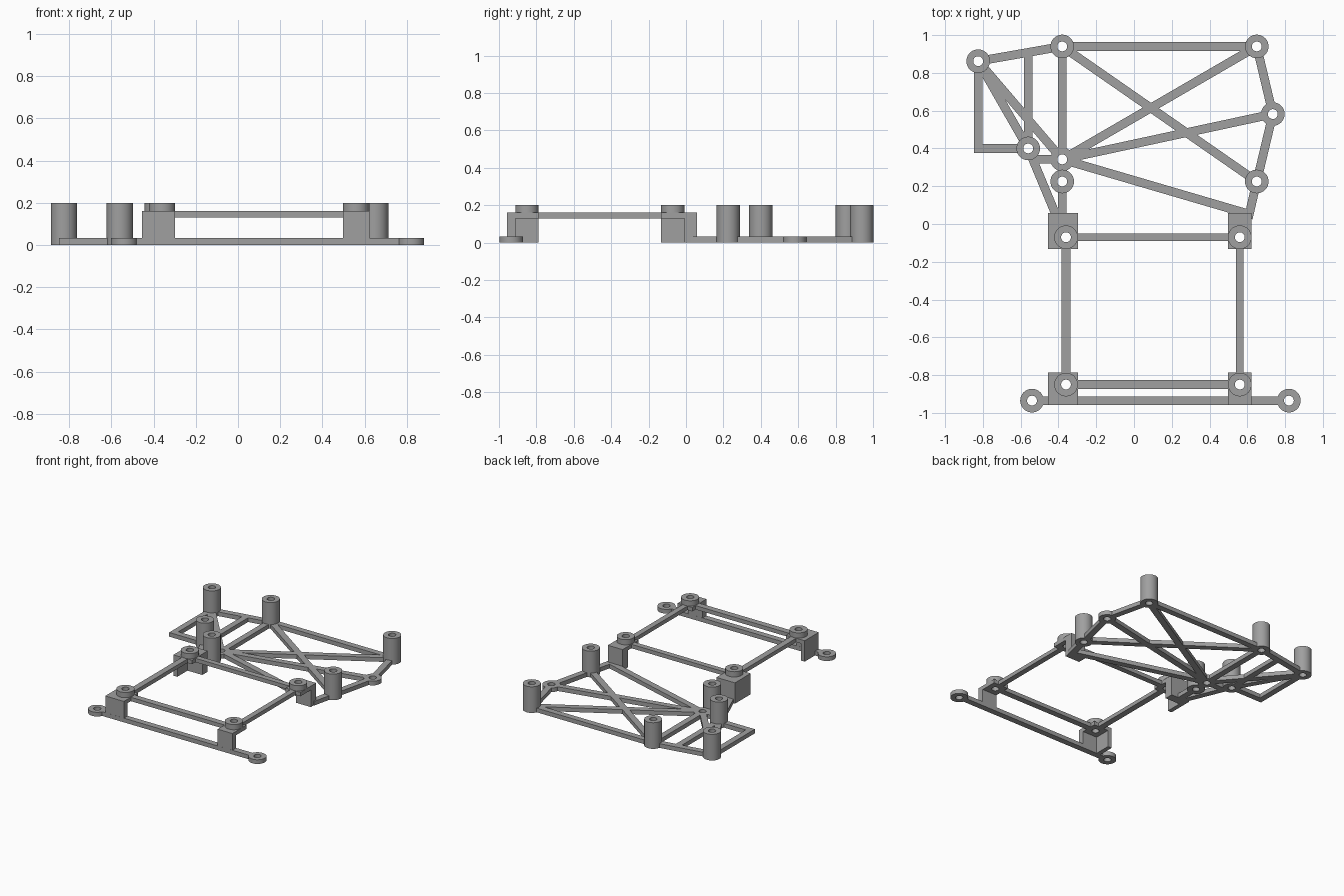
import bpy, bmesh, math
from mathutils import Vector, Matrix

if "Cube" in bpy.data.objects:
    bpy.data.objects.remove(bpy.data.objects["Cube"])

grey = bpy.data.materials.new("plain_grey")
grey.use_nodes = True
colour = (0.35, 0.35, 0.35, 1)
grey.diffuse_color = colour
grey.node_tree.nodes["Principled BSDF"].inputs["Base Color"].default_value = colour

RING, HOLE, THIN, TALL = 0.0625, 0.026, 0.032, 0.2
DECK, DECK_TOP = 0.13, 0.16
BAR, SEGMENTS = 0.046, 40


def finish(name, bm, smooth=False):
    bmesh.ops.recalc_face_normals(bm, faces=bm.faces)
    mesh = bpy.data.meshes.new(name)
    bm.to_mesh(mesh)
    bm.free()
    mesh.materials.append(grey)
    obj = bpy.data.objects.new(name, mesh)
    bpy.context.collection.objects.link(obj)
    if smooth:
        bpy.ops.object.select_all(action="DESELECT")
        obj.select_set(True)
        bpy.context.view_layer.objects.active = obj
        bpy.ops.object.shade_smooth_by_angle(angle=math.radians(30))
    return obj


def box(name, x0, x1, y0, y1, z0, z1):
    bm = bmesh.new()
    size = Matrix.Diagonal((x1 - x0, y1 - y0, z1 - z0, 1))
    centre = Matrix.Translation(((x0 + x1) / 2, (y0 + y1) / 2, (z0 + z1) / 2))
    bmesh.ops.create_cube(bm, size=1, matrix=centre @ size)
    return finish(name, bm)


def tube(name, at, z0, z1):
    """Spin a rectangular section round a vertical axis."""
    bm = bmesh.new()
    section = [(HOLE, z0), (RING, z0), (RING, z1), (HOLE, z1)]
    verts = [bm.verts.new((at[0] + r, at[1], z)) for r, z in section]
    edges = [bm.edges.new((verts[i], verts[i - 1])) for i in range(4)]
    bmesh.ops.spin(bm, geom=verts + edges, cent=(*at, 0), axis=(0, 0, 1),
                   angle=math.tau, steps=SEGMENTS, use_merge=True)
    bmesh.ops.remove_doubles(bm, verts=bm.verts, dist=1e-5)
    return finish(name, bm, True)


def bar(name, a, b, z0, z1, trim_a=0.0, trim_b=0.0, width=BAR):
    """Rectangular strut between two plan points, shortened clear of holes."""
    a, b = Vector(a), Vector(b)
    d = (b - a).normalized()
    a, b = a + d * trim_a, b - d * trim_b
    mid = (a + b) / 2
    bm = bmesh.new()
    place = Matrix.Translation((mid.x, mid.y, (z0 + z1) / 2))
    turn = Matrix.Rotation(math.atan2(d.y, d.x), 4, "Z")
    size = Matrix.Diagonal(((b - a).length, width, z1 - z0, 1))
    bmesh.ops.create_cube(bm, size=1, matrix=place @ turn @ size)
    return finish(name, bm)


# Ring centres
posts = {
    "outer": (-0.825, 0.862), "back_right": (-0.38, 0.94),
    "back_left": (0.65, 0.94), "side": (0.65, 0.225),
    "inner": (-0.56, 0.40), "near": (-0.38, 0.225),
}
lugs = {
    "tip": (0.735, 0.582), "hub": (-0.38, 0.342),
    "front_right": (-0.54, -0.935), "front_left": (0.82, -0.935),
}
for name, at in posts.items():
    tube(name + "_post", at, 0, TALL)
for name, at in lugs.items():
    tube(name + "_lug", at, 0, THIN)

# Base lattice: named ends sit on rings, coordinates are free ends
rings = {**posts, **lugs}
corner = (-0.825, 0.40)
links = [
    ("outer", "back_right"), ("back_right", "back_left"), ("back_left", "tip"),
    ("tip", "side"), ("side", (0.605, 0.03)), ("back_right", "side"),
    ("back_left", "hub"), ("tip", "hub"), ("hub", (0.60, 0.055)),
    ("back_right", "hub"), ("hub", "near"), ("near", (-0.38, 0.03)),
    ("outer", "hub"), ("outer", "inner"), ("inner", (-0.41, 0.04)),
    ("outer", (-0.825, 0.377)), (corner, "inner"),
    ("inner", (-0.56, 0.90)), ((-0.55, 0.342), "hub"),
    ("front_right", "front_left"),
]
for i, ends in enumerate(links):
    points = [rings.get(e, e) if isinstance(e, str) else e for e in ends]
    trims = [0.042 if isinstance(e, str) else 0 for e in ends]
    bar(f"base_strut_{i + 1}", *points, 0, THIN, *trims)

# Raised mounts: corner blocks hollowed below the deck, with a boss on top
RX, LX, FY, BY = -0.36, 0.56, -0.85, -0.07
for side, x in (("right", RX), ("left", LX)):
    for end, y in (("front", FY), ("back", BY)):
        name = f"{end}_{side}"
        x0 = x - RING - (0.033 if side == "right" else 0)
        y0 = y - RING - (0.045 if end == "front" else 0)
        y1 = y + RING + (0.065 if end == "back" else 0)
        block = box(name + "_block", x0, x + RING, y0, y1, 0, DECK_TOP)
        # Pocket runs out past the open sides of the block
        pocket = box(name + "_pocket_cutter",
                     x - RING if side == "right" else x - 0.2, x + 0.2,
                     y - RING if end == "front" else y - 0.2,
                     y + RING if end == "back" else y + 0.2, -0.1, DECK)
        bm = bmesh.new()
        bmesh.ops.create_cone(bm, cap_ends=True, segments=SEGMENTS, radius1=HOLE,
                              radius2=HOLE, depth=1,
                              matrix=Matrix.Translation((x, y, 0)))
        hole = finish(name + "_hole_cutter", bm)
        for cutter in (pocket, hole):
            cut = block.modifiers.new(cutter.name, "BOOLEAN")
            cut.operation, cut.solver, cut.object = "DIFFERENCE", "EXACT", cutter
            cutter.hide_render = True
            cutter.hide_viewport = True
        tube(name + "_boss", (x, y), DECK_TOP, TALL)

# Raised frame joining the mounts
for name, a, b, width in (
        ("front", (RX, FY), (LX, FY), 0.047), ("back", (RX, BY), (LX, BY), 0.042),
        ("right", (RX, FY), (RX, BY), 0.047), ("left", (LX, FY), (LX, BY), 0.042)):
    bar(name + "_deck_rail", a, b, DECK, DECK_TOP, 0.05, 0.05, width)
